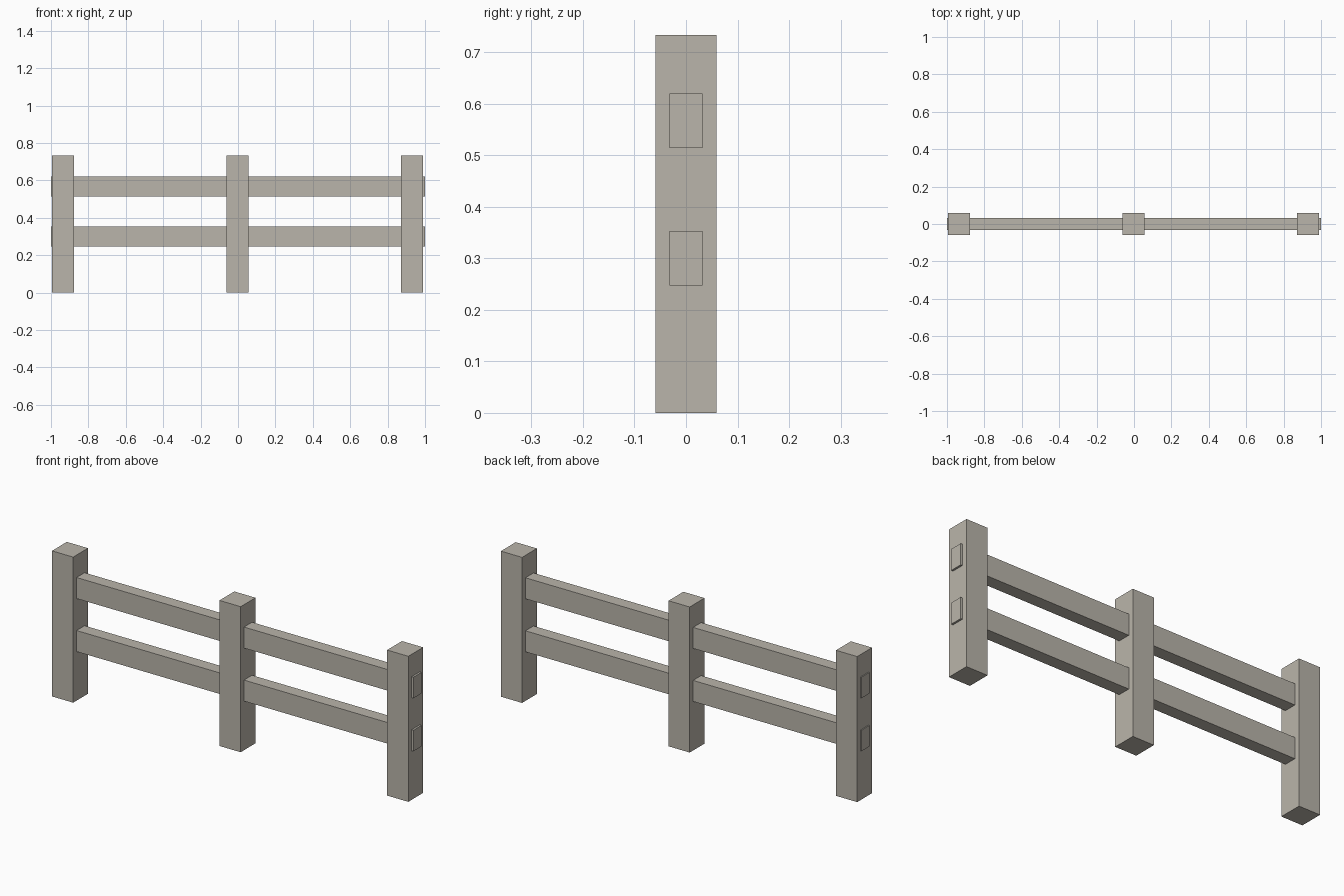
import bpy

cube = bpy.data.objects.get("Cube")
if cube:
    bpy.data.objects.remove(cube, do_unlink=True)

# Weathered wood, shared by every part
wood = bpy.data.materials.new("weathered_grey_wood")
wood.use_nodes = True
color = (0.49, 0.46, 0.405, 1)
wood.diffuse_color = color
wood.node_tree.nodes["Principled BSDF"].inputs["Base Color"].default_value = color


def beam(name, center, size):
    """Add a square-edged timber."""
    bpy.ops.mesh.primitive_cube_add(size=1, location=center)
    obj = bpy.context.object
    obj.name = name
    obj.scale = size
    bpy.ops.object.transform_apply(location=False, rotation=False, scale=True)
    obj.data.materials.append(wood)
    return obj


# Upright posts
POST_WIDTH, POST_HEIGHT = 0.118, 0.733
for side, x in (("right", -0.936), ("middle", -0.003), ("left", 0.931)):
    beam(f"{side}_post", (x, 0, POST_HEIGHT / 2), (POST_WIDTH, POST_WIDTH, POST_HEIGHT))

# Horizontal rails, running through the posts with their ends just showing
for level, z in (("lower", 0.3), ("upper", 0.567)):
    beam(f"{level}_rail", (0, 0, z), (2, 0.064, 0.106))
